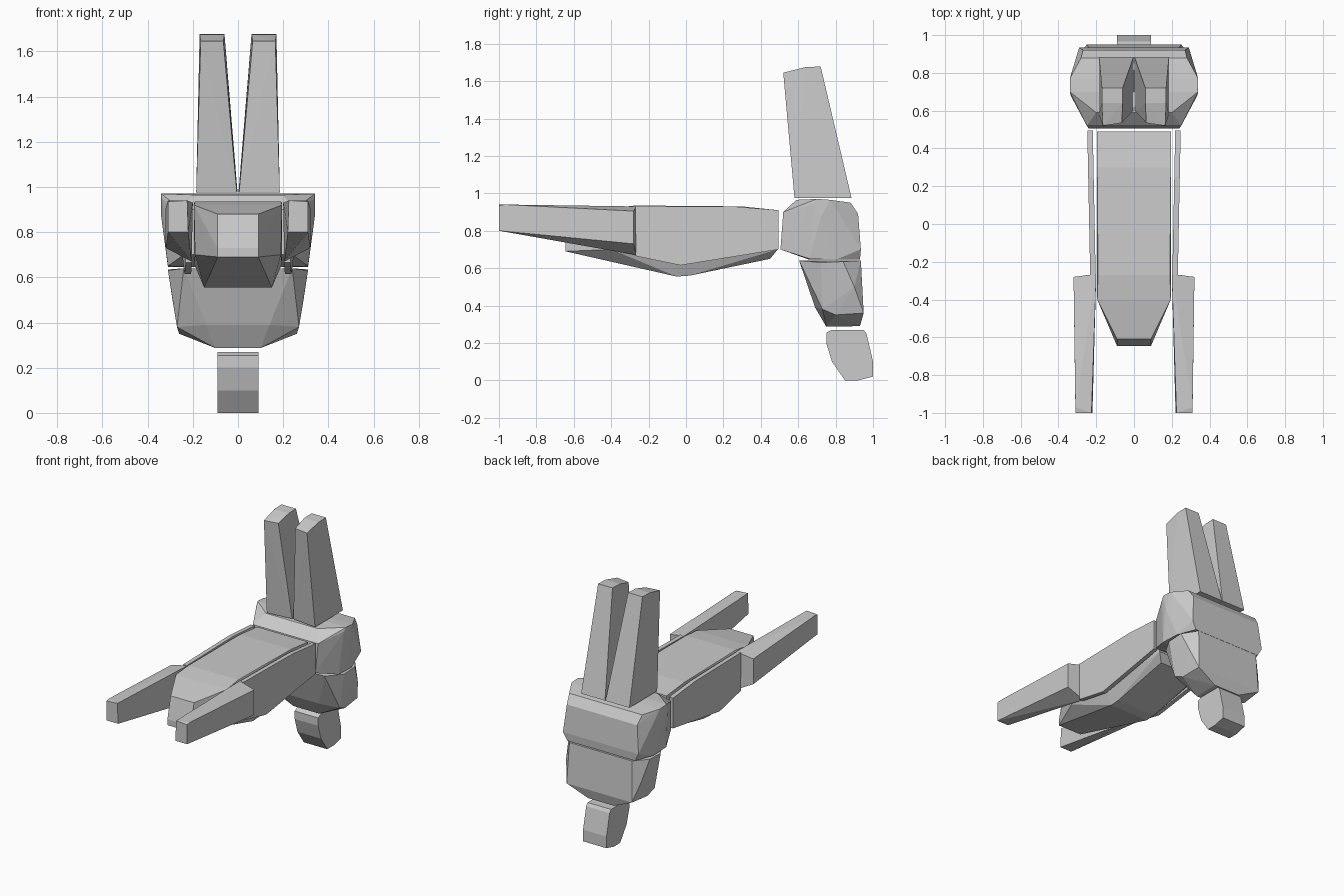
import bpy, bmesh
from math import radians


def solid(name, points, mirror=True):
    """Faceted convex block through the corner points, optionally reflected in x."""
    bm = bmesh.new()
    coords = set(points)
    if mirror:
        coords |= {(-x, y, z) for x, y, z in points}
    for co in sorted(coords):
        bm.verts.new(co)
    res = bmesh.ops.convex_hull(bm, input=bm.verts[:])
    inner = [g for g in res["geom_interior"] if isinstance(g, bmesh.types.BMVert)]
    bmesh.ops.delete(bm, geom=inner, context='VERTS')
    bmesh.ops.dissolve_limit(bm, angle_limit=radians(1), verts=bm.verts[:], edges=bm.edges[:])
    bmesh.ops.recalc_face_normals(bm, faces=bm.faces[:])
    mesh = bpy.data.meshes.new(name)
    bm.to_mesh(mesh)
    bm.free()
    obj = bpy.data.objects.new(name, mesh)
    bpy.context.collection.objects.link(obj)
    return obj


def pair(name, points):
    """Left and right copies of a limb."""
    for side, s in (("right", 1), ("left", -1)):
        solid(f"{side}_{name}", [(s * x, y, z) for x, y, z in points], mirror=False)


# long horizontal trunk, tapered nose and keeled underside
solid("trunk", [
    (.09, -.61, .88), (.09, -.645, .69), (.09, -.645, .73),
    (.195, -.40, .92), (.19, -.40, .70), (.19, -.27, .935),
    (.15, -.05, .555), (.15, .02, .56), (.195, -.05, .66),
    (.15, .45, .65), (.195, .49, .70), (.195, .30, .93), (.195, .49, .91)])

# upper block
solid("upper_block", [
    (.24, .505, .70), (.25, .52, .90), (.20, .59, .965),
    (.335, .68, .945), (.34, .70, .97), (.34, .77, .965), (.34, .72, .87),
    (.28, .88, .95), (.27, .92, .89), (.29, .935, .70), (.26, .93, .645),
    (.31, .80, .645), (.31, .66, .65), (.20, .66, .645)])

# lower block, narrowing downwards
solid("lower_block", [
    (.24, .605, .64), (.31, .72, .63), (.31, .84, .635), (.24, .935, .64),
    (.27, .73, .38), (.14, .69, .39), (.26, .80, .35), (.25, .95, .36),
    (.10, .75, .287), (.10, .93, .29), (.29, .90, .50)])

# small end block
profile = [(.75, .255), (.78, .27), (.95, .27), (.965, .25), (1, .10), (1, .02),
           (.92, 0), (.85, 0), (.78, .10), (.75, .20)]
solid("end_block", [(.09, y, z) for y, z in profile])

# upright limbs
pair("upright_limb", [
    (.005, .60, .975), (.185, .58, .975), (.185, .885, .975), (.002, .885, .975),
    (.065, .535, 1.645), (.165, .52, 1.645), (.17, .64, 1.675),
    (.06, .64, 1.675), (.17, .72, 1.678), (.06, .72, 1.678)])

# inner arm slabs
slab = [(-.27, .93), (.25, .93), (.495, .91), (.495, .70), (-.03, .615), (-.27, .665)]
pair("inner_arm", [(x + .02 * (y + .27), y, z) for y, z in slab for x in (.203, .232)])

# outer forward arms
pair("outer_arm", [
    (.20, -.265, .93), (.32, -.28, .905), (.32, -.28, .73), (.205, -.265, .67),
    (.225, -.975, .94), (.31, -.97, .94), (.22, -1, .80), (.31, -1, .80),
    (.225, -1, .94), (.31, -1, .935)])
